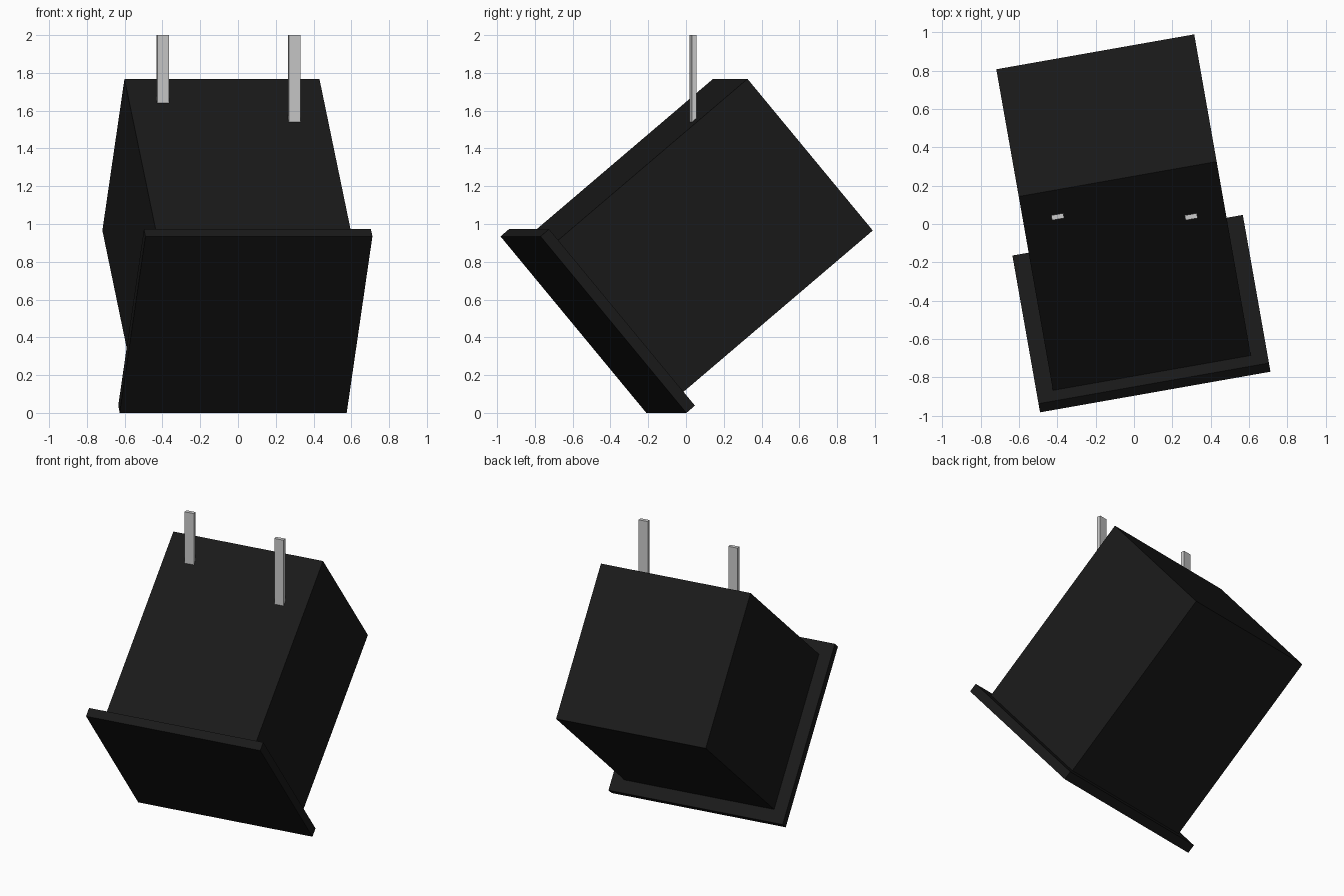
import bpy
from math import radians
from mathutils import Matrix, Vector

if "Cube" in bpy.data.objects:
    bpy.data.objects.remove(bpy.data.objects["Cube"])

YAW, TILT = radians(10), radians(40)

black = bpy.data.materials.new("black")
black.diffuse_color = (0.01, 0.01, 0.01, 1)
black.use_nodes = True
black.node_tree.nodes["Principled BSDF"].inputs["Base Color"].default_value = black.diffuse_color


def box(name, size, matrix, material=None):
    """Box of the given size, placed by a matrix."""
    bpy.ops.mesh.primitive_cube_add(size=1)
    obj = bpy.context.object
    obj.name = name
    obj.data.transform(Matrix.Diagonal((*size, 1)))
    obj.matrix_world = matrix
    if material:
        obj.data.materials.append(material)
    return obj


# Lamp frame: origin at the centre of the front face, local +y runs to the back
yaw = Matrix.Rotation(YAW, 4, 'Z')
lamp = yaw @ Matrix.Translation((-0.043, -0.49, 0.467)) @ Matrix.Rotation(TILT, 4, 'X')

# Front plate and housing
PLATE, DEPTH = 0.06, 1.40
box("front_plate", (1.22, PLATE, 1.22),
    lamp @ Matrix.Translation((0, PLATE / 2, 0)), black)
box("housing", (1.048, DEPTH - PLATE, 1.048),
    lamp @ Matrix.Translation((0, (DEPTH + PLATE) / 2, 0)), black)

# Vertical hanger bars, sunk slightly into the sloping top
for side, x, bottom in (("left", -0.398, 1.60), ("right", 0.298, 1.50)):
    box(f"hanger_bar_{side}", (0.064, 0.026, 2 - bottom),
        Matrix.Translation(Vector((x, 0.038, (2 + bottom) / 2))) @ yaw)
